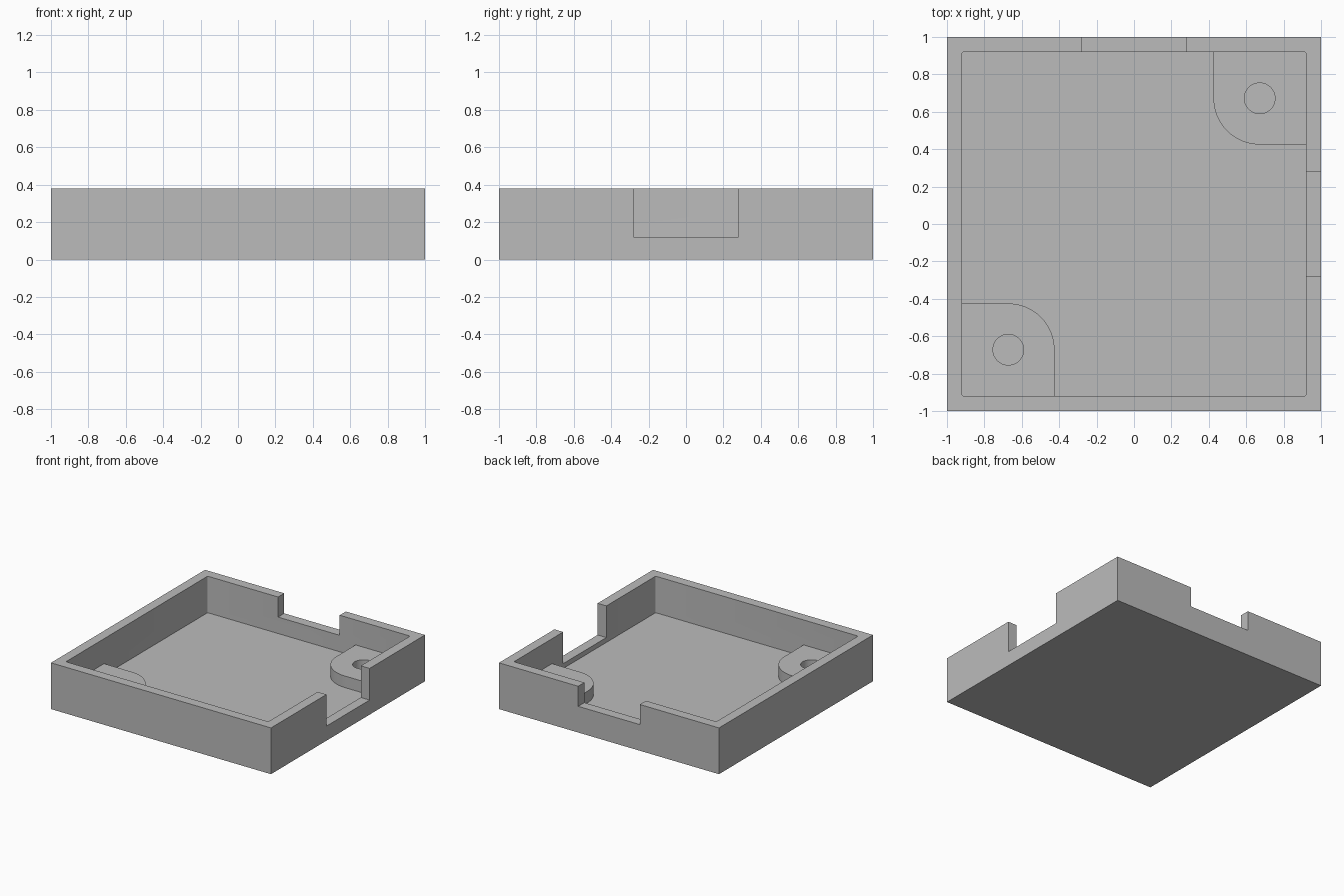
import bpy, bmesh, math

if "Cube" in bpy.data.objects:
    bpy.data.objects.remove(bpy.data.objects["Cube"], do_unlink=True)

SIZE, HEIGHT, INNER, FLOOR = 1.0, 0.38, 0.92, 0.08
PAD_CENTRE, PAD_RADIUS, PAD_TOP, HOLE_RADIUS = 0.672, 0.247, 0.175, 0.082
NOTCH = 0.28

grey = bpy.data.materials.new("plain grey")
grey.use_nodes = True
grey.diffuse_color = (0.5, 0.5, 0.5, 1)
grey.node_tree.nodes["Principled BSDF"].inputs["Base Color"].default_value = (0.5, 0.5, 0.5, 1)


def prism(name, outline, low, high):
    """Extrude a counter-clockwise outline from low to high."""
    bm = bmesh.new()
    base = bm.faces.new([bm.verts.new((x, y, low)) for x, y in outline])
    top = bmesh.ops.extrude_face_region(bm, geom=[base])["geom"]
    bmesh.ops.translate(bm, vec=(0, 0, high - low),
                        verts=[v for v in top if isinstance(v, bmesh.types.BMVert)])
    bmesh.ops.recalc_face_normals(bm, faces=bm.faces)
    mesh = bpy.data.meshes.new(name)
    bm.to_mesh(mesh)
    bm.free()
    mesh.materials.append(grey)
    obj = bpy.data.objects.new(name, mesh)
    bpy.context.collection.objects.link(obj)
    return obj


def rectangle(x0, x1, y0, y1):
    return [(x0, y0), (x1, y0), (x1, y1), (x0, y1)]


def arc(cx, cy, radius, start, end, steps):
    angles = [math.radians(start + (end - start) * i / steps) for i in range(steps + 1)]
    return [(cx + radius * math.cos(a), cy + radius * math.sin(a)) for a in angles]


def combine(target, tool, operation):
    """Apply a boolean and remove its tool."""
    tool.hide_render = True
    mod = target.modifiers.new(tool.name, "BOOLEAN")
    mod.object, mod.operation, mod.solver = tool, operation, "EXACT"
    bpy.context.view_layer.objects.active = target
    bpy.ops.object.modifier_apply(modifier=mod.name)
    bpy.data.objects.remove(tool, do_unlink=True)


# Open tray with slightly eased inner corners
tray = prism("tray", rectangle(-SIZE, SIZE, -SIZE, SIZE), 0, HEIGHT)
ease = 0.012
inside = []
for turn, (sx, sy) in enumerate([(1, 1), (-1, 1), (-1, -1), (1, -1)]):
    inside += arc(sx * (INNER - ease), sy * (INNER - ease), ease, turn * 90, turn * 90 + 90, 4)
combine(tray, prism("cavity", inside, FLOOR, HEIGHT + 0.2), "DIFFERENCE")

# Mounting pads in two opposite corners, rooted in the walls and floor
root = INNER + 0.04
for side in (1, -1):
    outline = arc(PAD_CENTRE, PAD_CENTRE, PAD_RADIUS, 180, 270, 24)
    outline += [(root, PAD_CENTRE - PAD_RADIUS), (root, root), (PAD_CENTRE - PAD_RADIUS, root)]
    outline = [(side * x, side * y) for x, y in outline]
    combine(tray, prism("mounting_pad", outline, FLOOR / 2, PAD_TOP), "UNION")
    hole = arc(side * PAD_CENTRE, side * PAD_CENTRE, HOLE_RADIUS, 0, 360, 48)[:-1]
    combine(tray, prism("screw_hole", hole, FLOOR, HEIGHT), "DIFFERENCE")

# Deep notch in the +x wall and shallower notch in the back wall
combine(tray, prism("side_notch", rectangle(0.85, 1.1, -NOTCH, NOTCH), 0.12, 0.6), "DIFFERENCE")
combine(tray, prism("back_notch", rectangle(-NOTCH, NOTCH, 0.85, 1.1), 0.215, 0.6), "DIFFERENCE")

# Smooth only the rounded surfaces
bpy.ops.object.select_all(action="DESELECT")
tray.select_set(True)
bpy.context.view_layer.objects.active = tray
bpy.ops.object.shade_smooth_by_angle(angle=math.radians(30))
